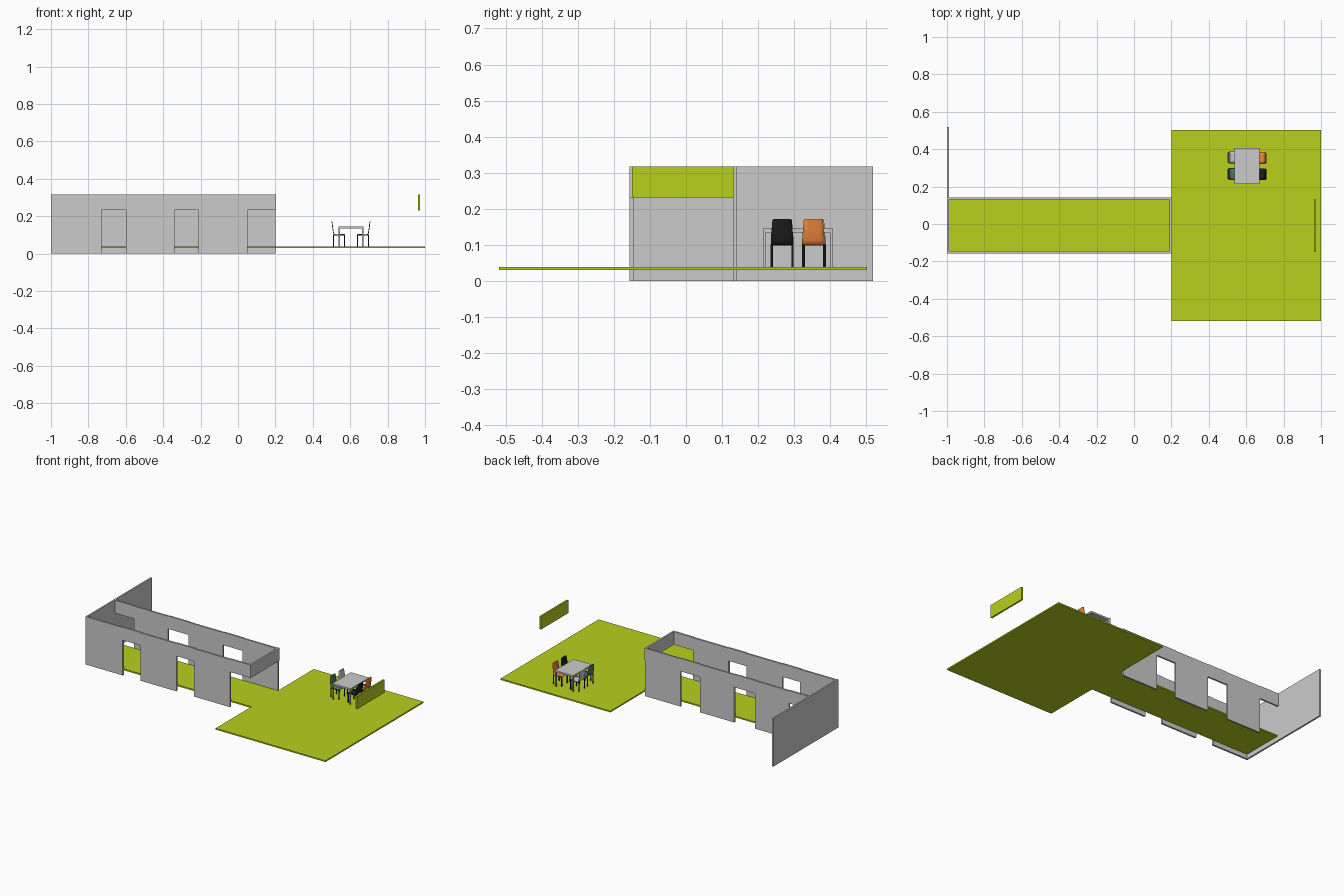
import bpy, bmesh
from mathutils import Vector

if "Cube" in bpy.data.objects:
    bpy.data.objects.remove(bpy.data.objects["Cube"])


def material(name, rgb):
    m = bpy.data.materials.new(name)
    m.diffuse_color = (*rgb, 1)
    m.use_nodes = True
    m.node_tree.nodes["Principled BSDF"].inputs["Base Color"].default_value = m.diffuse_color
    return m


GREEN = material("lime", (0.48, 0.63, 0.012))
BLACK = material("black", (0.012, 0.012, 0.012))
ORANGE = material("orange", (0.85, 0.24, 0.045))
PINE = material("pine_green", (0.09, 0.2, 0.11))


def finish(name, bm, mat=None):
    bmesh.ops.recalc_face_normals(bm, faces=bm.faces)
    me = bpy.data.meshes.new(name)
    bm.to_mesh(me)
    bm.free()
    ob = bpy.data.objects.new(name, me)
    bpy.context.collection.objects.link(ob)
    if mat:
        me.materials.append(mat)
    return ob


def add_box(bm, x0, x1, y0, y1, z0, z1):
    vs = bmesh.ops.create_cube(bm, size=1)["verts"]
    for v in vs:
        v.co = Vector((x1 if v.co.x > 0 else x0,
                       y1 if v.co.y > 0 else y0,
                       z1 if v.co.z > 0 else z0))


def box(name, *dims, mat=None):
    bm = bmesh.new()
    add_box(bm, *dims)
    return finish(name, bm, mat)


# Floors
FLOOR = 0.039
box("corridor_floor", -0.99, 0.2, -0.146, 0.132, 0.03, FLOOR, mat=GREEN)
box("terrace_floor", 0.2, 1.0, -0.518, 0.502, 0.03, FLOOR, mat=GREEN)

# Long walls: full-height panels alternating with lintels over the openings
WALL, HEAD, TOP = 0.315, 0.232, 0.317
FRONT, BACK = (-0.157, -0.145), (0.13, 0.141)
for side, y, panels, lintels in (
    ("front", FRONT, [(-1, -0.73), (-0.6, -0.34), (-0.21, 0.05)],
     [(-0.73, -0.6), (-0.34, -0.21), (0.05, 0.202)]),
    ("back", BACK, [(-0.85, -0.6), (-0.45, -0.2), (-0.06, 0.2)],
     [(-0.99, -0.85), (-0.6, -0.45), (-0.2, -0.06)]),
):
    for a, b in panels:
        box(side + "_wall_panel", a, b, *y, 0, WALL)
    for a, b in lintels:
        box(side + "_lintel", a, b, *y, HEAD, TOP)

# End wall running past the corridor, end lintel and the hanging board
box("end_wall", -1.0, -0.989, FRONT[0], 0.518, 0, TOP)
box("end_lintel", 0.19, 0.202, FRONT[1], BACK[1], HEAD, TOP)
box("hanging_board", 0.963, 0.974, -0.15, 0.132, 0.231, TOP, mat=GREEN)

# Table
CX, CY = 0.604, 0.31
box("table_top", CX - 0.066, CX + 0.066, CY - 0.097, CY + 0.097, 0.134, 0.145)
bm = bmesh.new()
for sx in (-1, 1):
    for sy in (-1, 1):
        x, y = CX + sx * 0.062, CY + sy * 0.093
        add_box(bm, x - 0.004, x + 0.004, y - 0.004, y + 0.004, FLOOR, 0.134)
finish("table_legs", bm)

# Chair shell profile: distance from table centre, height, half width
PROFILE = [(0.102, 0.172, 0.022), (0.1015, 0.169, 0.0265), (0.098, 0.14, 0.029),
           (0.094, 0.114, 0.031), (0.091, 0.105, 0.031), (0.085, 0.101, 0.031),
           (0.06, 0.101, 0.031), (0.038, 0.103, 0.030), (0.032, 0.100, 0.027)]


def chair(side, y, mat):
    # Curved one-piece seat and back
    bm = bmesh.new()
    rows = [[bm.verts.new((CX + side * d, y + w * t, z)) for t in (-1, -0.5, 0, 0.5, 1)]
            for d, z, w in PROFILE]
    for r, s in zip(rows, rows[1:]):
        for i in range(4):
            bm.faces.new((r[i], r[i + 1], s[i + 1], s[i]))
    shell = finish("chair_shell", bm, mat)
    for p in shell.data.polygons:
        p.use_smooth = True
    sol = shell.modifiers.new("thickness", "SOLIDIFY")
    sol.thickness, sol.offset = 0.004, 0
    # Legs and side rails
    bm = bmesh.new()
    h = 0.0025
    for sy in (-1, 1):
        yy = y + sy * 0.029
        for d in (0.034, 0.093):
            x = CX + side * d
            add_box(bm, x - h, x + h, yy - h, yy + h, FLOOR, 0.101)
        xs = sorted((CX + side * 0.034, CX + side * 0.093))
        add_box(bm, *xs, yy - h, yy + h, 0.096, 0.101)
    finish("chair_legs", bm, BLACK)


chair(-1, 0.356, None)
chair(-1, 0.267, PINE)
chair(1, 0.353, ORANGE)
chair(1, 0.266, BLACK)
